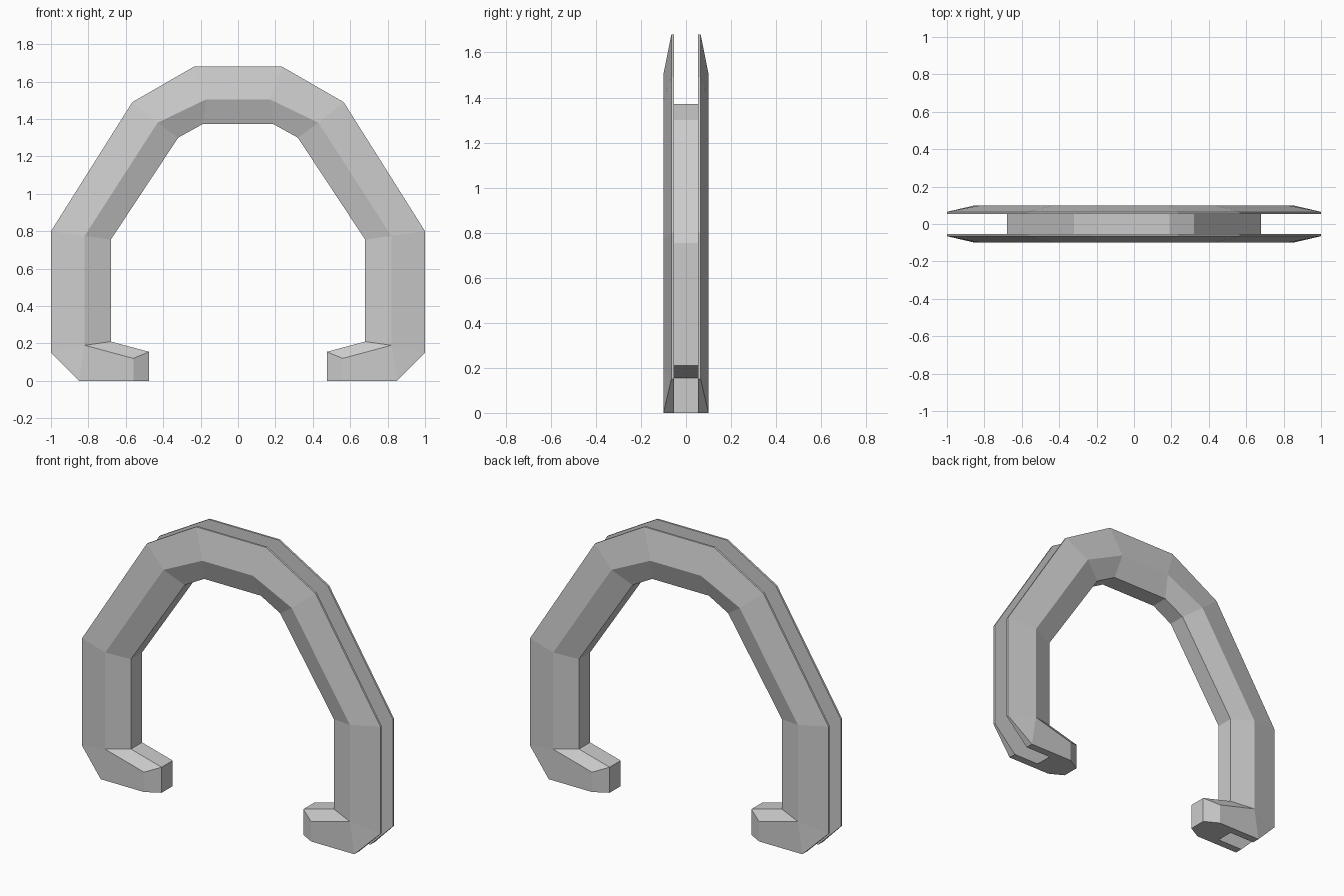
import bpy, bmesh

if "Cube" in bpy.data.objects:
    bpy.data.objects.remove(bpy.data.objects["Cube"])

# Profiles of the right half in (x, z), from foot tip to crown centre
INNER = [(.475, 0), (.475, .155), (.68, .21), (.68, .755), (.32, 1.30), (.19, 1.372), (0, 1.372)]
RIDGE = [(.56, 0), (.56, .12), (.82, .19), (.82, .775), (.43, 1.38), (.17, 1.505), (0, 1.505)]
OUTER = [(.85, 0), (1, .15), (1, .8), (.565, 1.49), (.235, 1.68), (0, 1.68)]
Y_IN, Y_LIP, Y_RIDGE = .053, .065, .1


def row(bm, pts, y):
    return [bm.verts.new((x, y, z)) for x, z in pts]


def strip(bm, a, b):
    for i in range(len(a) - 1):
        bm.faces.new((a[i], a[i + 1], b[i + 1], b[i]))


def finish(bm, name, axes):
    me = bpy.data.meshes.new(name)
    bm.to_mesh(me)
    bm.free()
    ob = bpy.data.objects.new(name, me)
    bpy.context.collection.objects.link(ob)
    m = ob.modifiers.new("mirror", 'MIRROR')
    m.use_axis = axes
    m.merge_threshold = .0005
    return ob


# Bevelled side plates, front and back
bm = bmesh.new()
inn = row(bm, INNER, -Y_IN)
rid = row(bm, RIDGE, -Y_RIDGE)
out = row(bm, OUTER, -Y_LIP)
out[0].co.y = -Y_RIDGE
lip = row(bm, OUTER, -Y_IN)
strip(bm, inn, rid)
strip(bm, rid[2:], out[1:])
strip(bm, out, lip)
strip(bm, lip[1:], inn[2:])
bm.faces.new((rid[0], rid[1], rid[2], out[0]))
bm.faces.new((rid[2], out[1], out[0]))
bm.faces.new((inn[0], rid[0], out[0], lip[0]))
bm.faces.new((lip[0], lip[1], inn[2], inn[1], inn[0]))
bmesh.ops.recalc_face_normals(bm, faces=bm.faces)
finish(bm, "side_plate", (True, True, False))

# Thin band along the inside of the arch, joining the plates
bm = bmesh.new()
front = row(bm, INNER, -Y_IN)
back = row(bm, INNER, Y_IN)
strip(bm, back, front)
# short sole under the foot tip
sole_f = row(bm, [(.68, 0)], -Y_IN)[0]
sole_b = row(bm, [(.68, 0)], Y_IN)[0]
bm.faces.new((front[0], back[0], sole_b, sole_f))
bm.normal_update()
for f in bm.faces:
    c = f.calc_center_median()
    # face the opening, or down / inward on the foot
    want = f.normal.z < 0 if c.z < .01 else (
        f.normal.z > 0 if .155 < c.z < .21 else f.normal.x + f.normal.z < 0)
    if not want:
        f.normal_flip()
finish(bm, "inner_band", (True, False, False))
